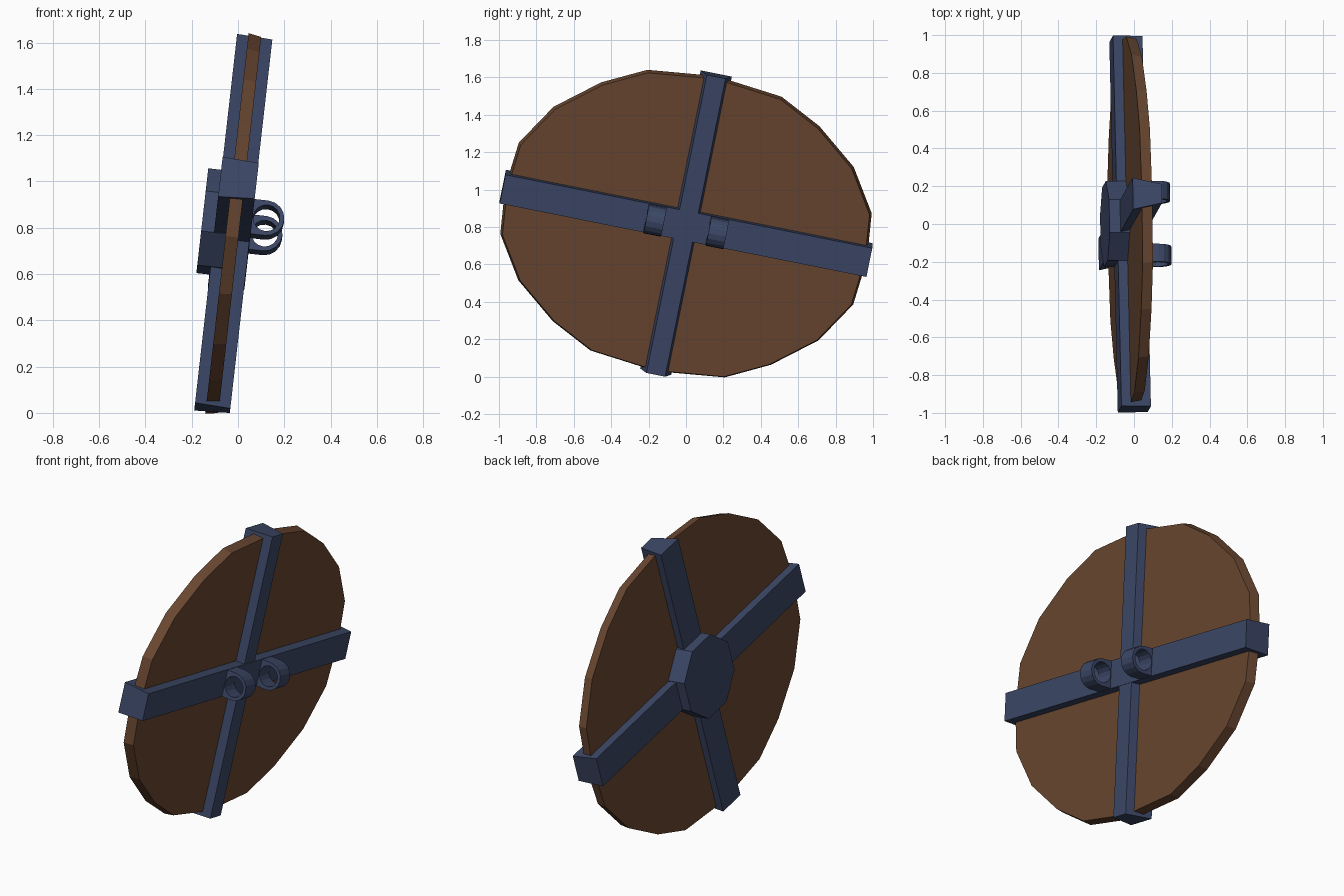
import bpy
import bmesh
from math import cos, sin, pi, radians
from mathutils import Matrix

cube = bpy.data.objects.get("Cube")
if cube:
    bpy.data.objects.remove(cube)


def material(name, colour):
    m = bpy.data.materials.new(name)
    m.use_nodes = True
    m.diffuse_color = colour
    m.node_tree.nodes["Principled BSDF"].inputs["Base Color"].default_value = colour
    return m


wood = material("brown wood", (0.14, 0.062, 0.03, 1))
iron = material("blue iron", (0.045, 0.064, 0.135, 1))

# The whole shield leans back and is rolled slightly
POSE = (Matrix.Translation((-0.02, 0, 0.815))
        @ Matrix.Rotation(radians(6.5), 4, 'Y')
        @ Matrix.Rotation(radians(-11.4), 4, 'X'))


def finish(name, bm, mat):
    bmesh.ops.recalc_face_normals(bm, faces=bm.faces)
    mesh = bpy.data.meshes.new(name)
    bm.to_mesh(mesh)
    bm.free()
    mesh.materials.append(mat)
    ob = bpy.data.objects.new(name, mesh)
    bpy.context.collection.objects.link(ob)
    ob.matrix_world = POSE
    return ob


def prism(name, outline_out, outline_in, x_out, x_in, mat):
    """Solid between two matching (y, z) outlines."""
    bm = bmesh.new()
    a = [bm.verts.new((x_out, y, z)) for y, z in outline_out]
    b = [bm.verts.new((x_in, y, z)) for y, z in outline_in]
    bm.faces.new(a)
    bm.faces.new(b)
    n = len(a)
    for i in range(n):
        j = (i + 1) % n
        bm.faces.new((a[i], a[j], b[j], b[i]))
    return finish(name, bm, mat)


def rect(hy, hz):
    return [(-hy, -hz), (hy, -hz), (hy, hz), (-hy, hz)]


# Oval board, twenty sides, rim tapering slightly to the inner face
def oval(scale):
    points = []
    for i in range(20):
        t = i * pi / 10
        y, z = 1.012 * cos(t), 0.81 * sin(t)
        if i % 10 == 0:
            y *= 0.975
        if i in (4, 6, 14, 16):
            y *= 1.17
        points.append((y * scale, z * scale))
    return points


prism("board", oval(1.0), oval(0.988), -0.028, 0.028, wood)

# Crossed straps, wider on the outer side
prism("long_strap", rect(1.0, 0.088), rect(1.0, 0.079), -0.079, 0.079, iron)
prism("short_strap", rect(0.085, 0.818), rect(0.051, 0.818), -0.077, 0.077, iron)

# Octagonal boss on the outer side
octagon = [(0.232 * cos((i + 0.5) * pi / 4), 0.232 * sin((i + 0.5) * pi / 4))
           for i in range(8)]
prism("boss", octagon, octagon, -0.135, -0.02, iron)


# Grip loops on the inner side: round hole, rounded top, square foot
def grip(name, cy, outer=0.077, inner=0.058, half=0.048, cx=0.139, n=16):
    bm = bmesh.new()
    rings = []
    for i in range(n):
        t = 2 * pi * i / n
        c, s = cos(t), sin(t)
        r = outer if c > -0.01 else outer / max(abs(c), abs(s))
        rings.append([bm.verts.new((cx + k * c, cy + w, k * s))
                      for k, w in ((r, -half), (r, half), (inner, half), (inner, -half))])
    for i in range(n):
        p, q = rings[i], rings[(i + 1) % n]
        for k in range(4):
            m = (k + 1) % 4
            bm.faces.new((p[k], p[m], q[m], q[k]))
    return finish(name, bm, iron)


grip("front_grip", -0.17)
grip("back_grip", 0.17)
